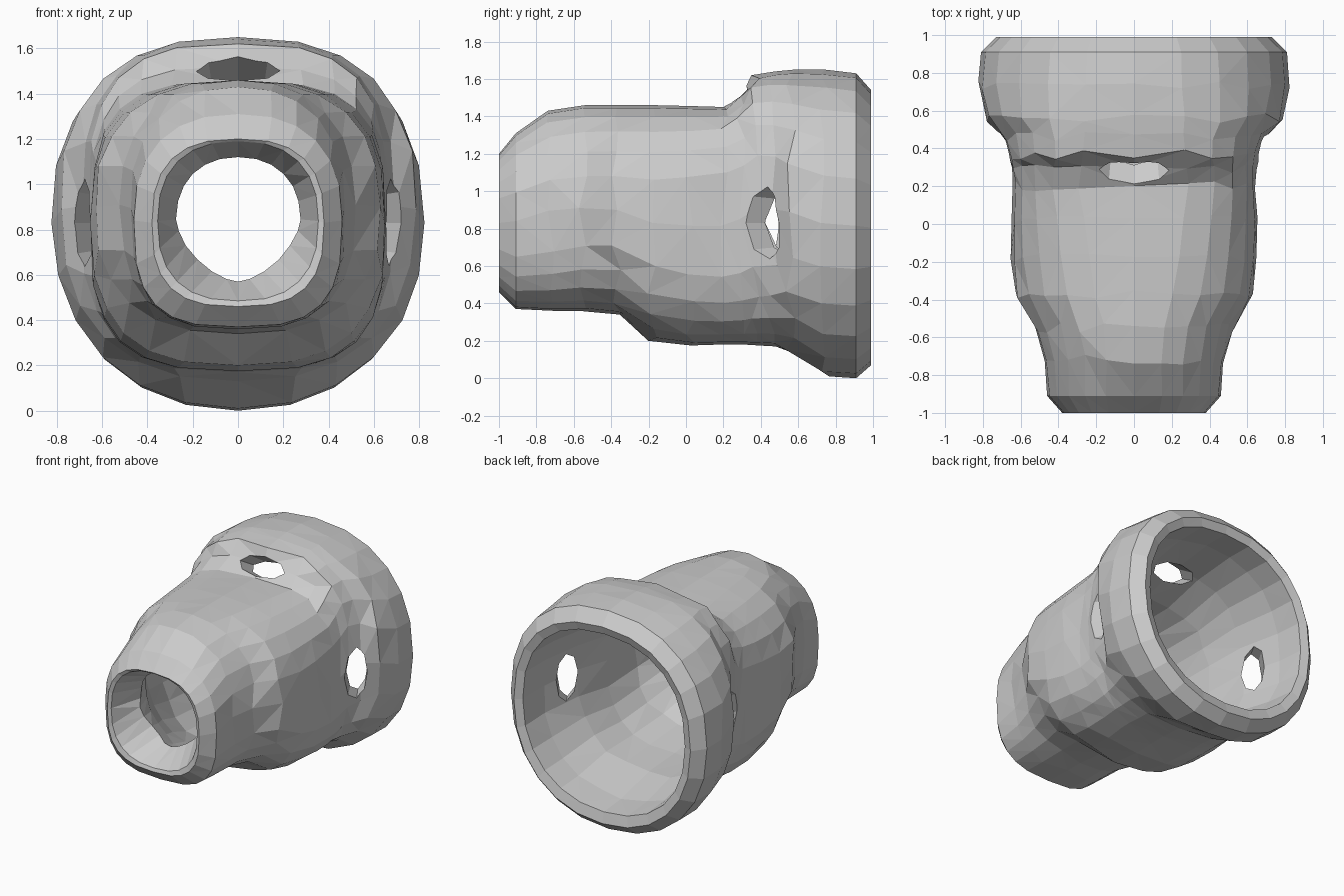
import bpy, bmesh, math, random
from mathutils import Vector, Matrix

if "Cube" in bpy.data.objects:
    bpy.data.objects.remove(bpy.data.objects["Cube"])

random.seed(4)
SEG = 24

# Section: y, half width, bottom z, top z, squareness of top half, of bottom half
OUTER = [
    (-1.00, 0.38, 0.46, 1.20, 2.6, 2.8),
    (-0.91, 0.46, 0.37, 1.31, 2.4, 3.0),
    (-0.72, 0.475, 0.36, 1.43, 2.3, 3.0),
    (-0.55, 0.52, 0.36, 1.46, 2.3, 2.7),
    (-0.37, 0.63, 0.34, 1.46, 2.4, 2.5),
    (-0.18, 0.65, 0.20, 1.46, 2.7, 2.7),
    (0.02, 0.65, 0.175, 1.455, 3.0, 3.0),
    (0.20, 0.645, 0.18, 1.45, 3.4, 3.2),
    (0.29, 0.65, 0.18, 1.52, 3.2, 3.2),
    (0.37, 0.66, 0.175, 1.62, 3.0, 3.1),
    (0.46, 0.69, 0.17, 1.64, 2.8, 3.0),
    (0.56, 0.785, 0.13, 1.65, 2.5, 2.4),
    (0.74, 0.825, 0.01, 1.65, 2.3, 2.15),
    (0.91, 0.81, 0.00, 1.63, 2.3, 2.15),
    (0.99, 0.73, 0.07, 1.54, 2.3, 2.15),
]
INNER = [
    (0.97, 0.67, 0.15, 1.48, 2.3, 2.2),
    (0.75, 0.66, 0.17, 1.48, 2.3, 2.2),
    (0.45, 0.60, 0.25, 1.44, 2.4, 2.4),
    (0.15, 0.56, 0.27, 1.36, 2.6, 2.6),
    (-0.15, 0.54, 0.31, 1.34, 2.4, 2.4),
    (-0.42, 0.46, 0.42, 1.30, 2.2, 2.2),
    (-0.62, 0.34, 0.50, 1.22, 2.2, 1.9),
    (-0.78, 0.275, 0.57, 1.12, 2.2, 1.6),
    (-0.99, 0.355, 0.485, 1.19, 2.4, 2.5),
]


def ring(bm, sec, jitter):
    y, w, lo, hi, n_top, n_bot = sec
    verts = []
    for i in range(SEG):
        a = 2 * math.pi * i / SEG
        c, s = math.cos(a), math.sin(a)
        n = n_top if s > 0 else n_bot
        x = w * math.copysign(abs(c) ** (2 / n), c)
        z = (lo + hi) / 2 + (hi - lo) / 2 * math.copysign(abs(s) ** (2 / n), s)
        j = jitter if abs(y) < 0.9 else 0
        k = 1 + random.uniform(-j, j) * 0.5
        verts.append(bm.verts.new((x * k, y + random.uniform(-j, j) * 1.5, max(z, 0))))
    return verts


# Hollow thick-walled body: outer skin, then back through the bore
bm = bmesh.new()
rings = [ring(bm, s, 0.018) for s in OUTER + INNER]
for k, a in enumerate(rings):
    b = rings[(k + 1) % len(rings)]
    for i in range(SEG):
        j = (i + 1) % SEG
        bm.faces.new((a[i], a[j], b[j], b[i]))
bmesh.ops.recalc_face_normals(bm, faces=bm.faces)
bmesh.ops.triangulate(bm, faces=bm.faces, quad_method='SHORT_EDGE')
mesh = bpy.data.meshes.new("hollow_body")
bm.to_mesh(mesh)
bm.free()
body = bpy.data.objects.new("hollow_body", mesh)
bpy.context.collection.objects.link(body)


# Slanted vents at the front of the flange: top, left and right
def vent(name, centre, outward, wide, tall):
    out = Vector(outward)
    axis = (out * 0.6 + Vector((0, -1, 0))).normalized()
    side = out.cross(Vector((0, 1, 0))).normalized()
    up = axis.cross(side)
    m = Matrix((side, up, axis)).transposed().to_4x4()
    m.translation = centre
    b = bmesh.new()
    bmesh.ops.create_cone(b, cap_ends=True, segments=8, radius1=0.8, radius2=1.1, depth=0.5)
    bmesh.ops.scale(b, vec=(wide, tall, 1), verts=b.verts)
    bmesh.ops.transform(b, matrix=m, verts=b.verts)
    bmesh.ops.recalc_face_normals(b, faces=b.faces)
    me = bpy.data.meshes.new(name)
    b.to_mesh(me)
    b.free()
    ob = bpy.data.objects.new(name, me)
    bpy.context.collection.objects.link(ob)
    ob.hide_render = True
    return ob


cutters = [
    vent("top_vent_cutter", (0, 0.32, 1.48), (0, 0, 1), 0.19, 0.075),
    vent("right_vent_cutter", (0.66, 0.46, 0.83), (1, 0, 0), 0.2, 0.075),
    vent("left_vent_cutter", (-0.66, 0.46, 0.83), (-1, 0, 0), 0.2, 0.075),
]
bpy.context.view_layer.objects.active = body
for c in cutters:
    mod = body.modifiers.new(c.name, 'BOOLEAN')
    mod.operation = 'DIFFERENCE'
    mod.solver = 'EXACT'
    mod.object = c
    bpy.ops.object.modifier_apply(modifier=mod.name)
    bpy.data.objects.remove(c)
